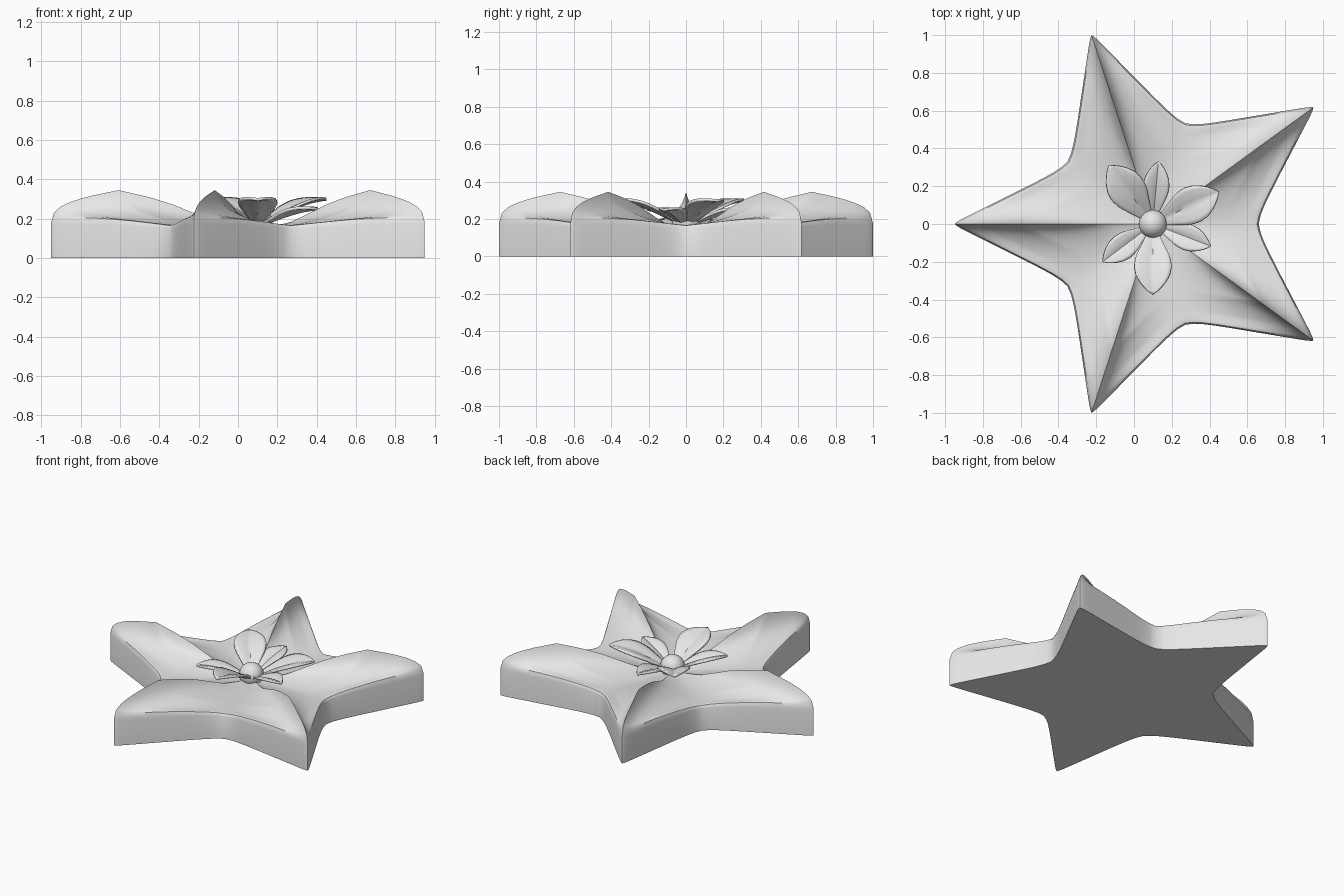
import bpy, bmesh, math
from mathutils import Matrix, Vector

if "Cube" in bpy.data.objects:
    bpy.data.objects.remove(bpy.data.objects["Cube"])

grey = bpy.data.materials.new("light_grey")
grey.use_nodes = True
grey.diffuse_color = (0.8, 0.8, 0.8, 1)
grey.node_tree.nodes["Principled BSDF"].inputs["Base Color"].default_value = (0.8, 0.8, 0.8, 1)

CENTRE = Vector((0.1, 0, 0))


def lerp_table(table, x):
    for (x0, y0), (x1, y1) in zip(table, table[1:]):
        if x <= x1:
            return y0 + (y1 - y0) * (x - x0) / (x1 - x0)
    return table[-1][1]


def finish(bm, name, angle=40):
    bmesh.ops.remove_doubles(bm, verts=bm.verts, dist=0.0003)
    bmesh.ops.recalc_face_normals(bm, faces=bm.faces)
    mesh = bpy.data.meshes.new(name)
    bm.to_mesh(mesh)
    bm.free()
    mesh.materials.append(grey)
    obj = bpy.data.objects.new(name, mesh)
    bpy.context.collection.objects.link(obj)
    bpy.ops.object.select_all(action='DESELECT')
    obj.select_set(True)
    bpy.context.view_layer.objects.active = obj
    bpy.ops.object.shade_smooth_by_angle(angle=math.radians(angle))
    return obj


def add_grid(bm, rows):
    verts = [[bm.verts.new(p) for p in row] for row in rows]
    for a, b in zip(verts, verts[1:]):
        for i in range(len(a) - 1):
            bm.faces.new((a[i], a[i + 1], b[i + 1], b[i]))


# Star body: heights along the arm ridges and along the notch valleys
TIP, NOTCH = 1.065, 0.535
HALF = math.pi / 5
RIDGE = [(0, .15), (.19, .18), (.32, .235), (.4, .27), (.52, .31), (.667, .345),
         (.82, .312), (.905, .285), (.955, .26), (.985, .232), (1, .18)]
VALLEY = [(0, .15), (.5, .158), (.955, .168), (.985, .165), (1, .15)]
STEPS = 24


def body_point(t, u):
    s = u ** 1.8
    lat = NOTCH * math.sin(HALF) * s * t
    x = t * (TIP + (NOTCH * math.cos(HALF) - TIP) * s)
    x -= 0.015 * t ** 4 * math.exp(-lat / 0.012)          # blunt tip
    fillet = 0.025 * t * math.exp(-(1 - s) / 0.09)        # rounded notch
    cusp = 0.35 * math.exp(-lat / 0.02) + 0.65 * (1 - s) ** 1.5
    low = lerp_table(VALLEY, t)
    z = low + (lerp_table(RIDGE, t) - low) * cusp
    if t > 0.9:                                           # even out the rim height
        z += (0.02 if t < 1 else 0.01) * math.sin(math.pi * s) * (t - 0.9) * 10
    return Vector((x + fillet * math.cos(HALF), lat + fillet * math.sin(HALF), z))


levels = [i / 20 for i in range(1, 20)] + [0.667, 0.97, 0.985, 0.995, 1]
levels.sort()
bm = bmesh.new()
for arm in range(5):
    turn = Matrix.Translation(CENTRE) @ Matrix.Rotation(math.pi + arm * 2 * HALF, 4, 'Z')
    for side in (1, -1):
        place = turn @ Matrix.Diagonal((1, side, 1, 1))
        rows = [[Vector((0, 0, 0.15))] * (STEPS + 1)]
        rows += [[body_point(t, i / STEPS) for i in range(STEPS + 1)] for t in levels]
        rim = [Vector((p.x, p.y, 0)) for p in rows[-1]]
        rows += [rim, [Vector((0, 0, 0))] * (STEPS + 1)]
        add_grid(bm, [[place @ p for p in row] for row in rows])
bmesh.ops.remove_doubles(bm, verts=bm.verts, dist=0.0003)
bmesh.ops.dissolve_degenerate(bm, edges=bm.edges, dist=0.0001)
finish(bm, "star_body")

# Flower petals: pointed leaf outline, cupped, with a sunken midrib
OUTLINE = [(0, .2), (.2, .55), (.4, .9), (.55, 1), (.7, .9), (.82, .66), (.92, .36), (1, 0)]


def petal(name, angle, length, half_width, rise):
    bm = bmesh.new()
    place = Matrix.Translation(CENTRE) @ Matrix.Rotation(math.radians(angle), 4, 'Z')
    rows = []
    for i in range(17):
        u = i / 16
        w = half_width * lerp_table(OUTLINE, u)
        row = []
        for j in range(-4, 5):
            v = j / 4
            fold = 0.014 * min(abs(v) * 2.5, 1) * math.sin(math.pi * u)
            z = 0.17 + rise * math.sin(u * math.pi * 0.45) + fold + 0.1 * w * v * v
            row.append(place @ Vector((0.03 + (length - 0.03) * u, w * v, z)))
        rows.append(row)
    add_grid(bm, rows)
    obj = finish(bm, name)
    solid = obj.modifiers.new("thickness", 'SOLIDIFY')
    solid.thickness = 0.014
    solid.offset = 0


for n, (angle, length) in enumerate([(26, .39), (127, .39), (270, .375)]):
    petal(f"large_petal_{n + 1}", angle, length, 0.1, 0.13)
for n, (angle, length) in enumerate([(85, .335), (217, .335), (339, .33)]):
    petal(f"small_petal_{n + 1}", angle, length, 0.07, 0.08)

# Flower centre
bm = bmesh.new()
bmesh.ops.create_uvsphere(bm, u_segments=32, v_segments=16, radius=0.075,
                          matrix=Matrix.Translation(CENTRE + Vector((0, 0, 0.185))))
finish(bm, "flower_centre")
